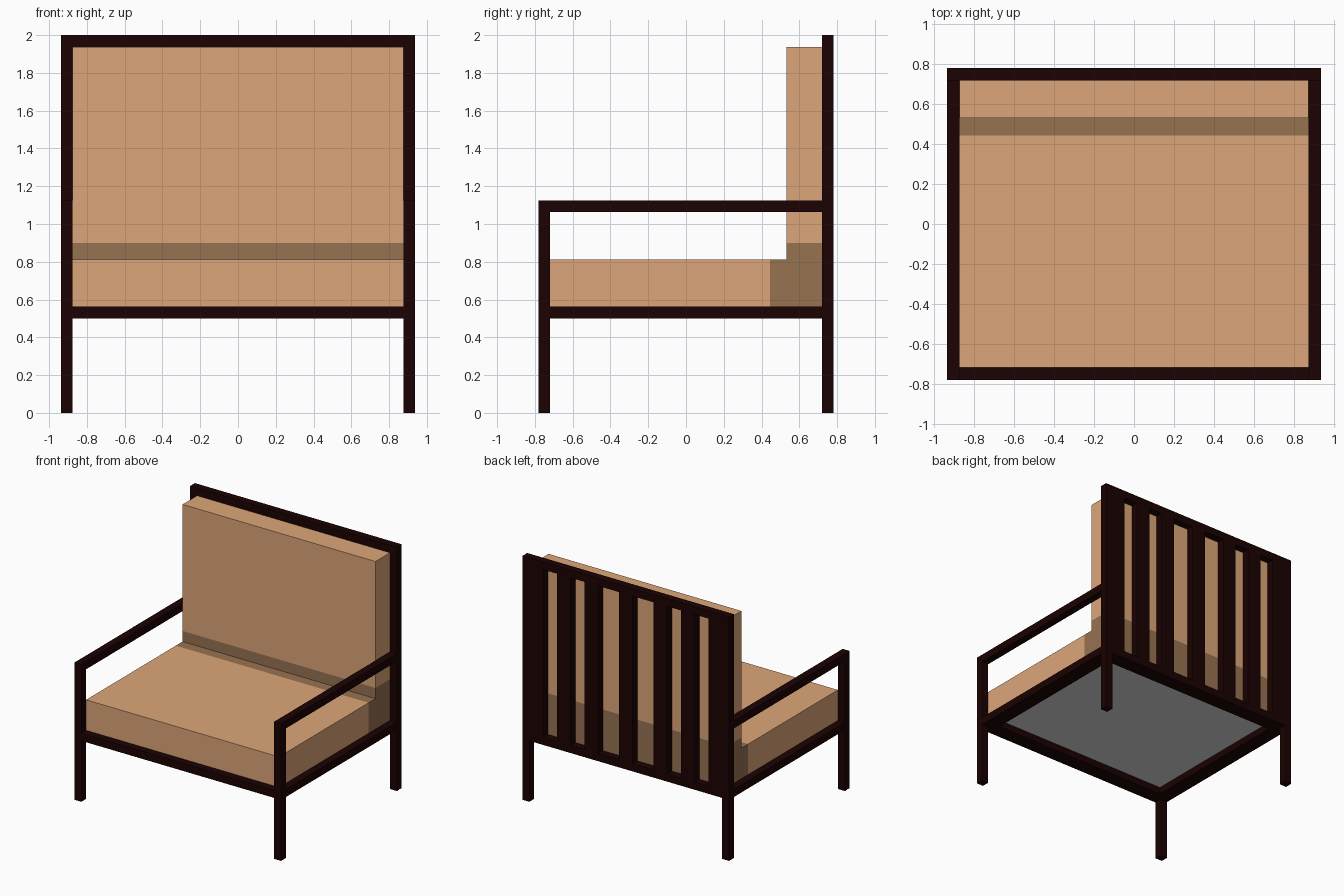
import bpy
from mathutils import Vector

U = 1 / 16  # thickness of the square timber, used as the module

if "Cube" in bpy.data.objects:
    bpy.data.objects.remove(bpy.data.objects["Cube"], do_unlink=True)


def material(name, color):
    mat = bpy.data.materials.new(name)
    mat.use_nodes = True
    mat.diffuse_color = (*color, 1)
    bsdf = next(n for n in mat.node_tree.nodes if n.type == "BSDF_PRINCIPLED")
    bsdf.inputs["Base Color"].default_value = (*color, 1)
    return mat


wood = material("dark wood", (0.011, 0.0005, 0.0005))
tan = material("tan fabric", (0.72, 0.38, 0.192))
brown = material("brown fabric", (0.311, 0.169, 0.083))
grey = material("grey lining", (0.71, 0.71, 0.71))


def box(name, low, high, mat):
    """Box between two corners given in timber modules."""
    low, high = Vector(low) * U, Vector(high) * U
    bpy.ops.mesh.primitive_cube_add(size=1, location=(low + high) / 2)
    obj = bpy.context.object
    obj.name = name
    obj.scale = high - low
    bpy.ops.object.transform_apply(location=False, rotation=False, scale=True)
    obj.data.materials.append(mat)
    return obj


W, D = 15, 12.5          # half width and half depth
SEAT, ARM, TOP = 9, 18, 32  # upper faces of the rails

# Legs, arms, side rails and inner bearers on both sides
for side, x, inner in (("right", -W, 1 - W), ("left", W - 1, W - 2)):
    box(side + "_front_leg", (x, -D, 0), (x + 1, 1 - D, ARM), wood)
    box(side + "_back_post", (x, D - 1, 0), (x + 1, D, TOP), wood)
    box(side + "_arm", (x, 1 - D, ARM - 1), (x + 1, D - 1, ARM), wood)
    box(side + "_seat_rail", (x, 1 - D, SEAT - 1), (x + 1, D - 1, SEAT), wood)
    box(side + "_bearer", (inner, 2 - D, SEAT - 1), (inner + 1, D - 2, SEAT), wood)

# Cross rails, the seat ones doubled by inner bearers
box("front_rail", (1 - W, -D, SEAT - 1), (W - 1, 2 - D, SEAT), wood)
box("back_rail", (1 - W, D - 2, SEAT - 1), (W - 1, D, SEAT), wood)
box("top_rail", (1 - W, D - 1, TOP - 1), (W - 1, D, TOP), wood)

# Back slats, mirrored about the middle one
for i, x in enumerate((-13, -9, -5, 0, 5, 9, 13)):
    box(f"back_slat_{i + 1}", (x - 1, D - 1, SEAT), (x + 1, D, TOP - 1), wood)

# Cushions, with a brown band where seat and back meet
X, BACK, BAND = W - 1, 8.5, 7.1
box("seat_cushion", (-X, 1 - D, SEAT), (X, BAND, 13), tan)
box("seat_band", (-X, BAND, SEAT), (X, BACK, 13), brown)
box("back_band", (-X, BACK, SEAT), (X, D - 1, 14.4), brown)
box("back_cushion", (-X, BACK, 14.4), (X, D - 1, TOP - 1), tan)

# Lining under the seat, inside the bearers
box("seat_lining", (1 - X, 2 - D, SEAT - 0.1), (X - 1, D - 2, SEAT), grey)
